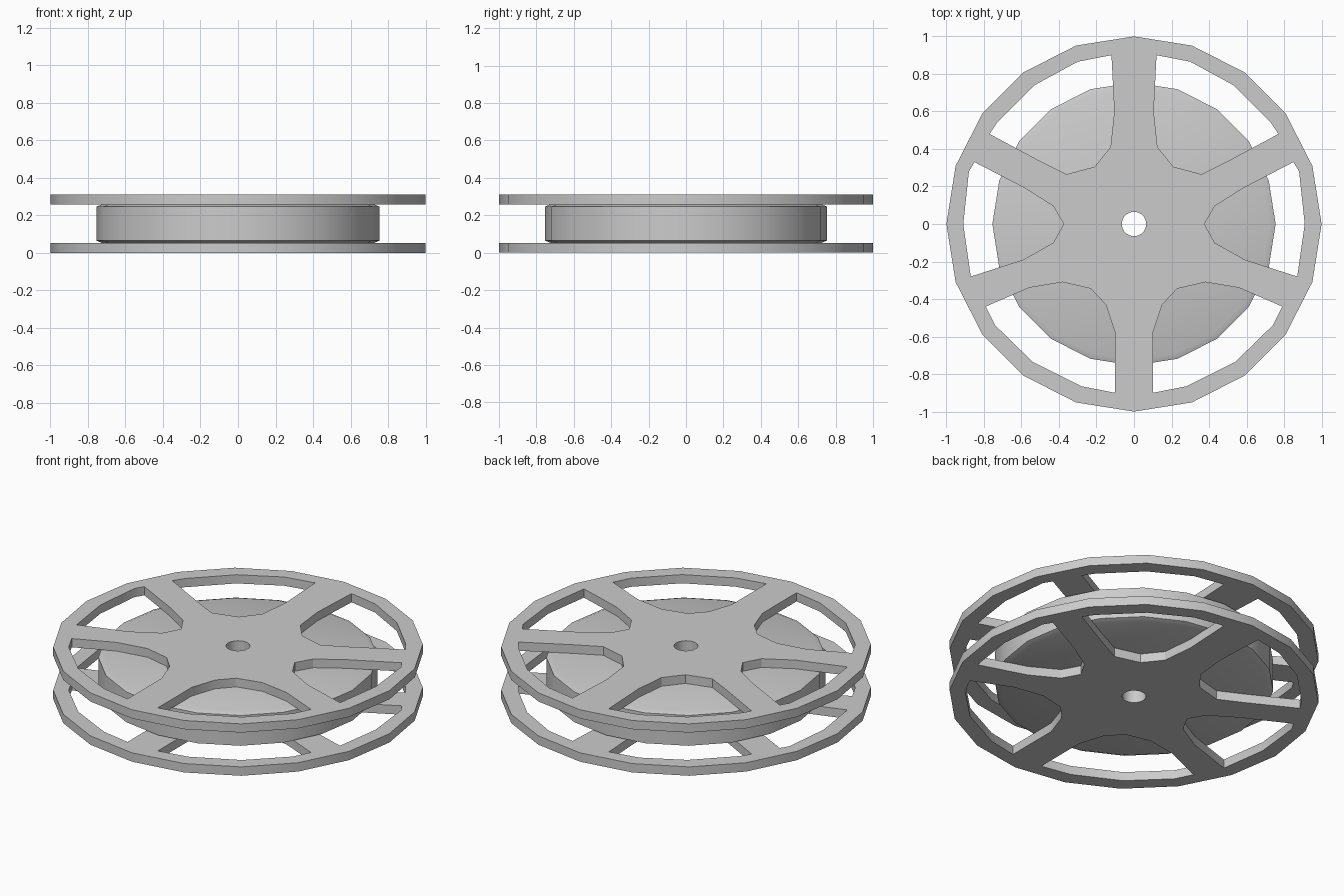
import bpy, bmesh
from math import sin, cos, tau, radians

if "Cube" in bpy.data.objects:
    bpy.data.objects.remove(bpy.data.objects["Cube"])

HOLE, N = 0.065, 20


def ring(r, n):
    return [(r * cos(tau * i / n), r * sin(tau * i / n)) for i in range(n)]


def smooth(ob):
    bpy.ops.object.select_all(action='DESELECT')
    ob.select_set(True)
    bpy.context.view_layer.objects.active = ob
    bpy.ops.object.shade_smooth_by_angle(angle=radians(25))


# window outlines on the +x side; the -x side is mirrored
upper = [(.12, .90), (.30, .865), (.53, .74), (.73, .54), (.77, .48), (.50, .335),
         (.36, .265), (.21, .305), (.125, .41), (.105, .60)]
middle = [(.85, .33), (.88, .28), (.91, 0), (.87, -.28), (.59, -.19),
          (.43, -.10), (.375, 0), (.43, .095), (.58, .19)]
lower = [(.10, -.90), (.28, -.865), (.54, -.735), (.74, -.54), (.79, -.44), (.56, -.34),
         (.38, -.31), (.23, -.345), (.15, -.43), (.10, -.58)]


def flange(name, z0, z1):
    cu = bpy.data.curves.new(name + "_outline", 'CURVE')
    cu.dimensions, cu.fill_mode, cu.extrude = '2D', 'BOTH', (z1 - z0) / 2
    loops = [ring(1.0, N), ring(HOLE, N)]
    for w in (upper, middle, lower):
        loops += [w, [(-x, y) for x, y in w]]
    for pts in loops:
        sp = cu.splines.new('POLY')
        sp.points.add(len(pts) - 1)
        for p, (x, y) in zip(sp.points, pts):
            p.co = (x, y, 0, 1)
        sp.use_cyclic_u = True
    tmp = bpy.data.objects.new(name + "_tmp", cu)
    bpy.context.collection.objects.link(tmp)
    bpy.context.view_layer.update()
    me = bpy.data.meshes.new_from_object(
        tmp.evaluated_get(bpy.context.evaluated_depsgraph_get()))
    bpy.data.objects.remove(tmp)
    bm = bmesh.new()
    bm.from_mesh(me)
    bmesh.ops.remove_doubles(bm, verts=bm.verts, dist=1e-4)
    bmesh.ops.translate(bm, verts=bm.verts, vec=(0, 0, (z0 + z1) / 2))
    bmesh.ops.recalc_face_normals(bm, faces=bm.faces)
    bm.to_mesh(me)
    bm.free()
    ob = bpy.data.objects.new(name, me)
    bpy.context.collection.objects.link(ob)
    smooth(ob)


# bottom and top spoked plates
flange("bottom_flange", 0, .053)
flange("top_flange", .258, .31)

# solid core with bevelled rims and a through hole
profile = [(HOLE, .053), (.725, .053), (.755, .065), (.755, .246), (.725, .258), (HOLE, .258)]
bm = bmesh.new()
rows = [[bm.verts.new((x, y, z)) for x, y in ring(r, N)] for r, z in profile]
for a, b in zip(rows, rows[1:] + rows[:1]):
    for i in range(N):
        j = (i + 1) % N
        bm.faces.new((a[i], a[j], b[j], b[i]))
bmesh.ops.recalc_face_normals(bm, faces=bm.faces)
me = bpy.data.meshes.new("core")
bm.to_mesh(me)
bm.free()
core = bpy.data.objects.new("core", me)
bpy.context.collection.objects.link(core)
smooth(core)
